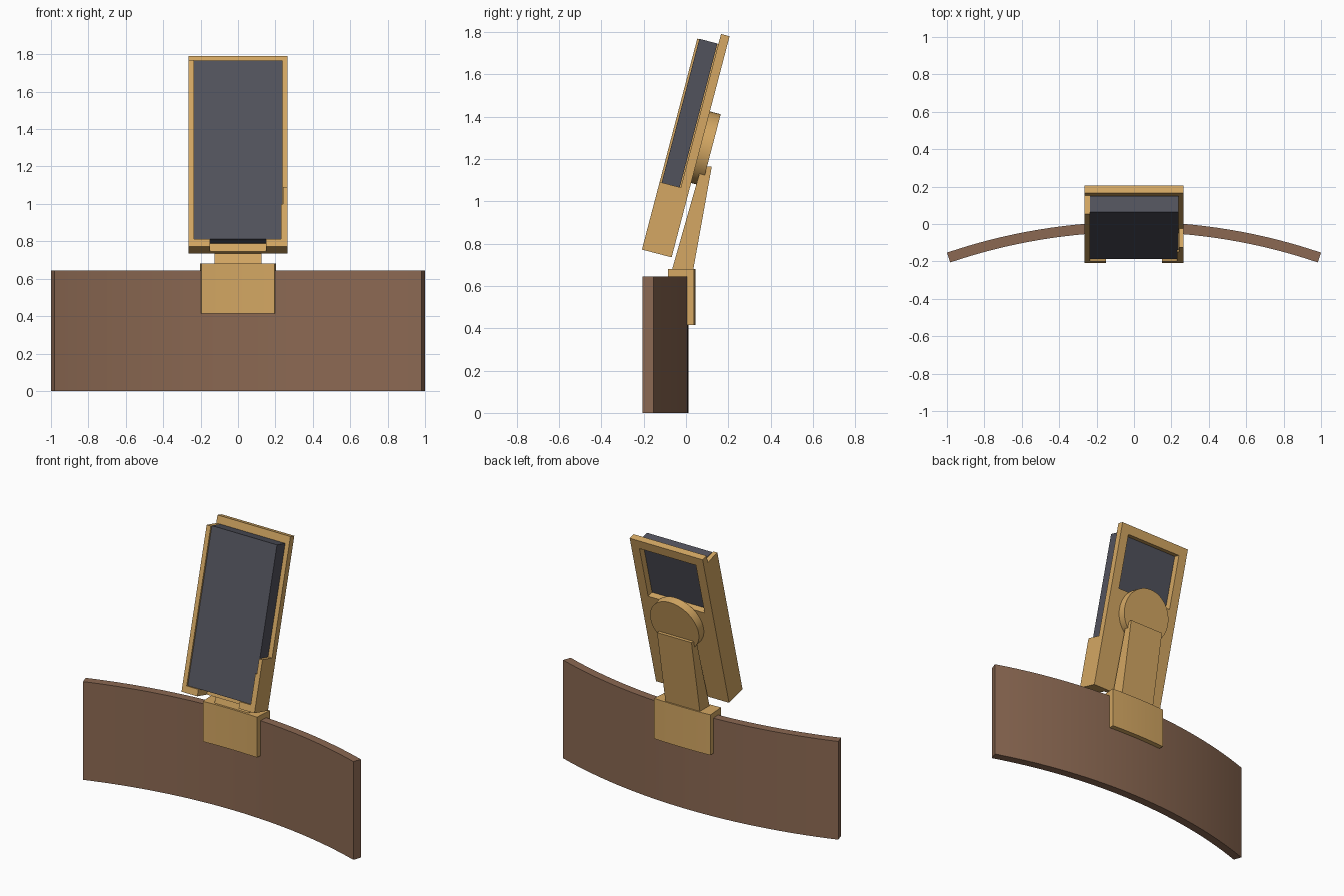
import bpy, bmesh
from math import sin, cos, asin, radians
from mathutils import Matrix, Vector

cube = bpy.data.objects.get("Cube")
if cube:
    bpy.data.objects.remove(cube, do_unlink=True)


def material(name, rgb):
    mat = bpy.data.materials.new(name)
    mat.use_nodes = True
    color = (*rgb, 1)
    mat.diffuse_color = color
    mat.node_tree.nodes["Principled BSDF"].inputs["Base Color"].default_value = color
    return mat


BROWN = material("brown leather", (0.26, 0.14, 0.085))
TAN = material("tan wood", (0.66, 0.39, 0.125))
SLATE = material("dark slate", (0.083, 0.085, 0.108))

# Frame of the leaning holder: x across, y towards the back, z up its slope
LEAN = Matrix.Translation((0, -0.068, 0.735)) @ Matrix.Rotation(radians(-14.7), 4, "X")


def finish(name, bm, mat, matrix=Matrix(), smooth=False):
    bmesh.ops.transform(bm, matrix=matrix, verts=bm.verts)
    bmesh.ops.recalc_face_normals(bm, faces=bm.faces)
    mesh = bpy.data.meshes.new(name)
    bm.to_mesh(mesh)
    bm.free()
    mesh.materials.append(mat)
    obj = bpy.data.objects.new(name, mesh)
    bpy.context.collection.objects.link(obj)
    if smooth:
        bpy.ops.object.select_all(action="DESELECT")
        obj.select_set(True)
        bpy.context.view_layer.objects.active = obj
        bpy.ops.object.shade_smooth_by_angle(angle=radians(30))
    return obj


def prism(name, points, faces, push, mat, matrix=Matrix()):
    """Flat faces extruded along one vector."""
    bm = bmesh.new()
    verts = [bm.verts.new(p) for p in points]
    flat = [bm.faces.new([verts[i] for i in f]) for f in faces]
    result = bmesh.ops.extrude_face_region(bm, geom=flat, use_keep_orig=True)
    moved = [g for g in result["geom"] if isinstance(g, bmesh.types.BMVert)]
    bmesh.ops.translate(bm, verts=moved, vec=Vector(push))
    return finish(name, bm, mat, matrix)


def rect(x0, x1, z0, z1, y):
    return [(x0, y, z0), (x1, y, z0), (x1, y, z1), (x0, y, z1)]


def holder_box(name, x0, x1, front, back, z0, z1, mat):
    return prism(name, rect(x0, x1, z0, z1, -front), [range(4)],
                 (0, front - back, 0), mat, LEAN)


def sweep(name, profile, half_angle, steps, mat):
    """Closed radius/height profile swept along the shallow arc."""
    bm = bmesh.new()
    rings = []
    for i in range(steps + 1):
        a = half_angle * (2 * i / steps - 1)
        rings.append([bm.verts.new((r * sin(a), r * cos(a) - ARC_CENTRE, z))
                      for r, z in profile])
    n = len(profile)
    for a, b in zip(rings, rings[1:]):
        for j in range(n):
            k = (j + 1) % n
            bm.faces.new((a[j], a[k], b[k], b[j]))
    bm.faces.new(rings[0])
    bm.faces.new(rings[-1])
    return finish(name, bm, mat, smooth=True)


# Curved base band and the saddle clip hooked over its top edge
ARC_CENTRE = 3.098
INNER, OUTER = 3.055, 3.11
TOP = 0.645
sweep("curved_band", [(INNER, 0), (OUTER, 0), (OUTER, TOP), (INNER, TOP)],
      asin(1 / OUTER), 32, BROWN)
CLIP_IN, CLIP_OUT, CLIP_LOW, CLIP_TOP = 3.02, 3.143, 0.415, 0.68
sweep("saddle_clip",
      [(CLIP_IN, CLIP_LOW), (INNER, CLIP_LOW), (INNER, TOP), (OUTER, TOP),
       (OUTER, CLIP_LOW), (CLIP_OUT, CLIP_LOW), (CLIP_OUT, CLIP_TOP), (CLIP_IN, CLIP_TOP)],
      0.065, 8, TAN)

# Tapered arm rising from the clip
ARM = 0.125
prism("support_arm",
      [(-ARM, y, z) for y, z in ((-0.068, 0.67), (0.033, 0.67), (0.122, 1.165), (0.073, 1.165))],
      [range(4)], (2 * ARM, 0, 0), TAN)

# Round mounting disc behind the holder
bm = bmesh.new()
bmesh.ops.create_cone(bm, cap_ends=True, segments=48, radius1=0.175, radius2=0.175, depth=0.053)
place = Matrix.Translation((0, 0.0265, 0.538)) @ Matrix.Rotation(radians(90), 4, "X")
finish("mounting_disc", bm, TAN, LEAN @ place, smooth=True)

# Back plate with a window near the top
HALF, PLATE, DEPTH = 0.265, 0.042, 0.145
prism("back_plate",
      rect(-HALF, HALF, 0, 1.08, 0) + rect(-0.205, 0.205, 0.66, 1.02, 0),
      [(i, (i + 1) % 4, (i + 1) % 4 + 4, i + 4) for i in range(4)],
      (0, -PLATE, 0), TAN, LEAN)

# Full side wall on the right, short stepped wall on the left
holder_box("right_wall", -HALF, -0.235, DEPTH, PLATE, 0, 1.03, TAN)
step = [(HALF, 0), (HALF, 0.33), (0.24, 0.33), (0.24, 0.235), (0.23, 0.235), (0.23, 0)]
prism("left_wall", [(x, -PLATE, z) for x, z in step], [range(6)],
      (0, PLATE - DEPTH, 0), TAN, LEAN)

# Two corner ledges that carry the device
for side, x0, x1 in (("right", -0.236, -0.15), ("left", 0.15, 0.232)):
    holder_box(side + "_ledge", x0, x1, DEPTH, PLATE, 0, 0.043, TAN)

# Flat device resting in the holder
holder_box("device_slab", -0.234, 0.239, 0.135, 0.047, 0.044, 1.032, SLATE)
